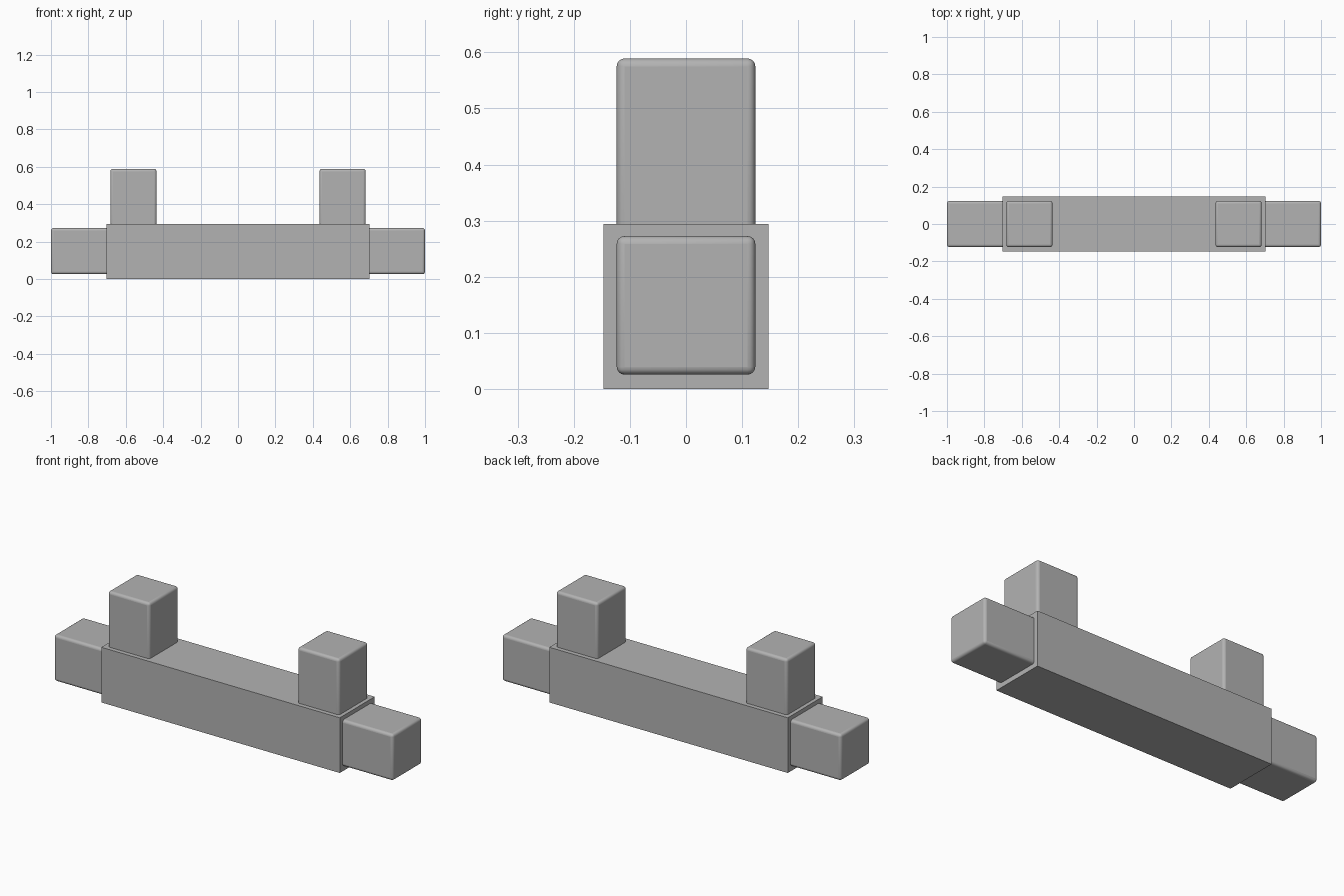
import bpy

default = bpy.data.objects.get("Cube")
if default:
    bpy.data.objects.remove(default, do_unlink=True)

grey = bpy.data.materials.new("plain grey")
grey.use_nodes = True
COLOUR = (0.45, 0.45, 0.45, 1)
grey.diffuse_color = COLOUR
grey.node_tree.nodes["Principled BSDF"].inputs["Base Color"].default_value = COLOUR


def block(name, centre, size, rounding=0):
    bpy.ops.mesh.primitive_cube_add(size=1, location=centre)
    obj = bpy.context.object
    obj.name = name
    obj.scale = size
    bpy.ops.object.transform_apply(location=False, rotation=False, scale=True)
    obj.data.materials.append(grey)
    if rounding:
        bevel = obj.modifiers.new("rounded edges", "BEVEL")
        bevel.width = rounding
        bevel.segments = 4
        bpy.ops.object.shade_smooth_by_angle()
    return obj


BODY = 0.294   # beam thickness
PEG = 0.247    # peg thickness
ROUND = 0.014

# Sharp-edged main beam
block("main_beam", (0, 0, BODY / 2), (1.406, BODY, BODY))

# Rounded pegs on the ends and rounded posts on top, sunk into the beam
for side, sign in (("left", 1), ("right", -1)):
    block(side + "_end_peg", (sign * 0.8, 0, 0.149), (0.4, PEG, PEG), ROUND)
    block(side + "_top_post", (sign * 0.559, 0, 0.394), (PEG, PEG, 0.39), ROUND)
